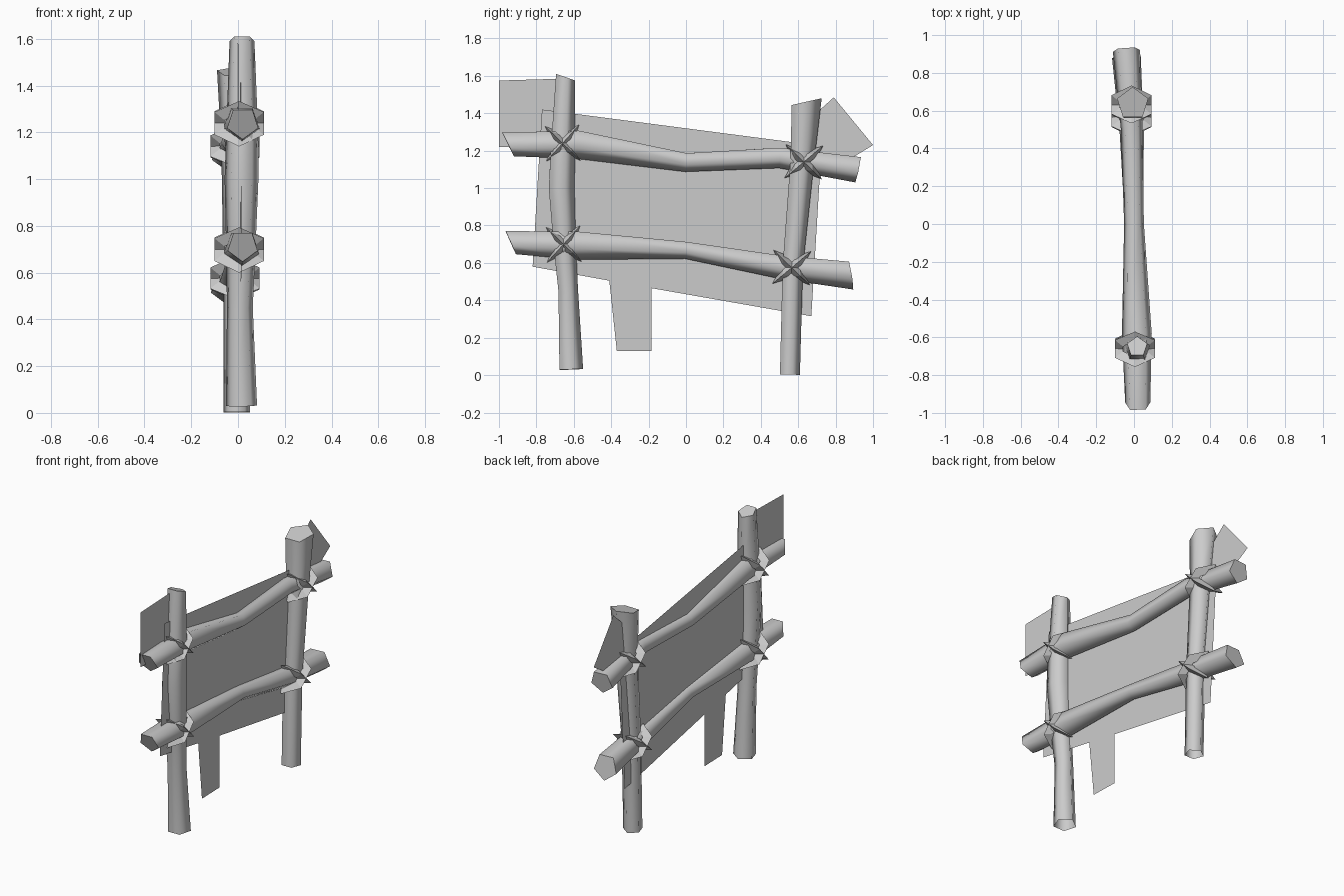
import bpy, bmesh
from math import cos, sin, pi, radians
from mathutils import Vector, Matrix

if "Cube" in bpy.data.objects:
    bpy.data.objects.remove(bpy.data.objects["Cube"])

grey = bpy.data.materials.new("plain_grey")
grey.use_nodes = True
grey.diffuse_color = (0.6, 0.6, 0.6, 1)
grey.node_tree.nodes["Principled BSDF"].inputs["Base Color"].default_value = (0.6, 0.6, 0.6, 1)


def add_object(name, bm):
    mesh = bpy.data.meshes.new(name)
    bm.to_mesh(mesh)
    bm.free()
    mesh.materials.append(grey)
    obj = bpy.data.objects.new(name, mesh)
    bpy.context.collection.objects.link(obj)
    return obj


def pole(name, stations, point, cuts, open_start=False):
    """Five-sided log through (x, y, z, radius); cuts slant its two ends."""
    bm = bmesh.new()
    centres = [Vector(s[:3]) for s in stations]
    last = len(stations) - 1
    rings = []
    for i, c in enumerate(centres):
        axis = (centres[min(i + 1, last)] - centres[max(i - 1, 0)]).normalized()
        side = axis.cross(point).normalized()
        up = side.cross(axis)
        slant = cuts[0] if i == 0 else cuts[1] if i == last else 0
        ring = []
        for k in range(5):
            a = 2 * pi * k / 5
            off = (up * cos(a) + side * sin(a)) * stations[i][3]
            ring.append(bm.verts.new(c + off + axis * slant * off.dot(up)))
        rings.append(ring)
    for low, high in zip(rings, rings[1:]):
        for k in range(5):
            n = (k + 1) % 5
            bm.faces.new((low[k], low[n], high[n], high[k])).smooth = True
    for ring in rings[-1:] if open_start else (rings[0], rings[-1]):
        cap = bm.faces.new(ring)
        for edge in cap.edges:
            edge.smooth = False
    bmesh.ops.recalc_face_normals(bm, faces=bm.faces)
    return add_object(name, bm)


def tie(name, centre, angle):
    """Six-sided wrap with a ridged outside, tilted across the joint."""
    bm = bmesh.new()
    turn = Matrix.Translation(centre) @ Matrix.Rotation(radians(angle), 4, 'X')
    section = ((1.0, 0), (0.6, 0.022), (0.6, -0.022))
    rings = []
    for k in range(6):
        a = 2 * pi * k / 6
        rings.append([bm.verts.new(turn @ Vector((0.122 * r * sin(a), 0.135 * r * cos(a), h)))
                      for r, h in section])
    for k in range(6):
        a, b = rings[k], rings[(k + 1) % 6]
        for j in range(3):
            n = (j + 1) % 3
            bm.faces.new((a[j], b[j], b[n], a[n]))
    bmesh.ops.recalc_face_normals(bm, faces=bm.faces)
    return add_object(name, bm)


def sheet(name, outline, skew=-0.03):
    """Flat cloth panel, turned slightly along the frame."""
    bm = bmesh.new()
    bm.faces.new([bm.verts.new((-0.01 + skew * y, y, z)) for y, z in outline])
    return add_object(name, bm)


# Upright posts, open underneath
pole("front_post", [(0.015, -0.62, 0.03, 0.07), (0.008, -0.635, 0.45, 0.058),
                    (0.012, -0.655, 0.7, 0.066), (0.015, -0.672, 1.0, 0.076),
                    (0.018, -0.665, 1.2, 0.072), (0.017, -0.65, 1.595, 0.056)],
     Vector((0, 1, 0)), (0, -0.3), open_start=True)
pole("back_post", [(-0.005, 0.55, 0.003, 0.059), (-0.005, 0.565, 0.58, 0.06),
                   (-0.005, 0.615, 1.14, 0.07), (-0.007, 0.637, 1.46, 0.087)],
     Vector((0, 1, 0)), (0, 0.3), open_start=True)

# Crossing rails
pole("upper_rail", [(0.02, -0.955, 1.24, 0.07), (0.015, -0.58, 1.24, 0.083),
                    (0, 0, 1.142, 0.055), (-0.012, 0.5, 1.167, 0.06),
                    (-0.04, 0.92, 1.105, 0.076)], Vector((0, 0, -1)), (0.5, -0.05))
pole("lower_rail", [(0.02, -0.94, 0.715, 0.067), (0.015, -0.58, 0.7, 0.083),
                    (0, 0, 0.672, 0.05), (-0.012, 0.5, 0.585, 0.068),
                    (-0.04, 0.88, 0.54, 0.08)], Vector((0, 0, -1)), (0.5, 0.3))

# Crossed ties at every joint
joints = {"front_upper": (0.005, -0.66, 1.24), "front_lower": (0.005, -0.655, 0.7),
          "back_upper": (-0.013, 0.63, 1.14), "back_lower": (-0.013, 0.565, 0.575)}
for place, centre in joints.items():
    for label, angle in (("rising", 48 if "front" in place else 40), ("falling", -44)):
        tie(f"{place}_tie_{label}", centre, angle)

# Cloth panels
sheet("main_panel", [(-0.77, 1.42), (0.725, 1.225), (0.67, 0.315), (-0.185, 0.465),
                     (-0.185, 0.13), (-0.37, 0.13), (-0.41, 0.505), (-0.82, 0.58)])
sheet("front_flap", [(-1.0, 1.575), (-0.66, 1.585), (-0.66, 1.21), (-1.0, 1.22)], -0.012)
sheet("back_flap", [(0.64, 1.35), (0.79, 1.485), (1.0, 1.23), (0.82, 1.12), (0.64, 1.1)])
